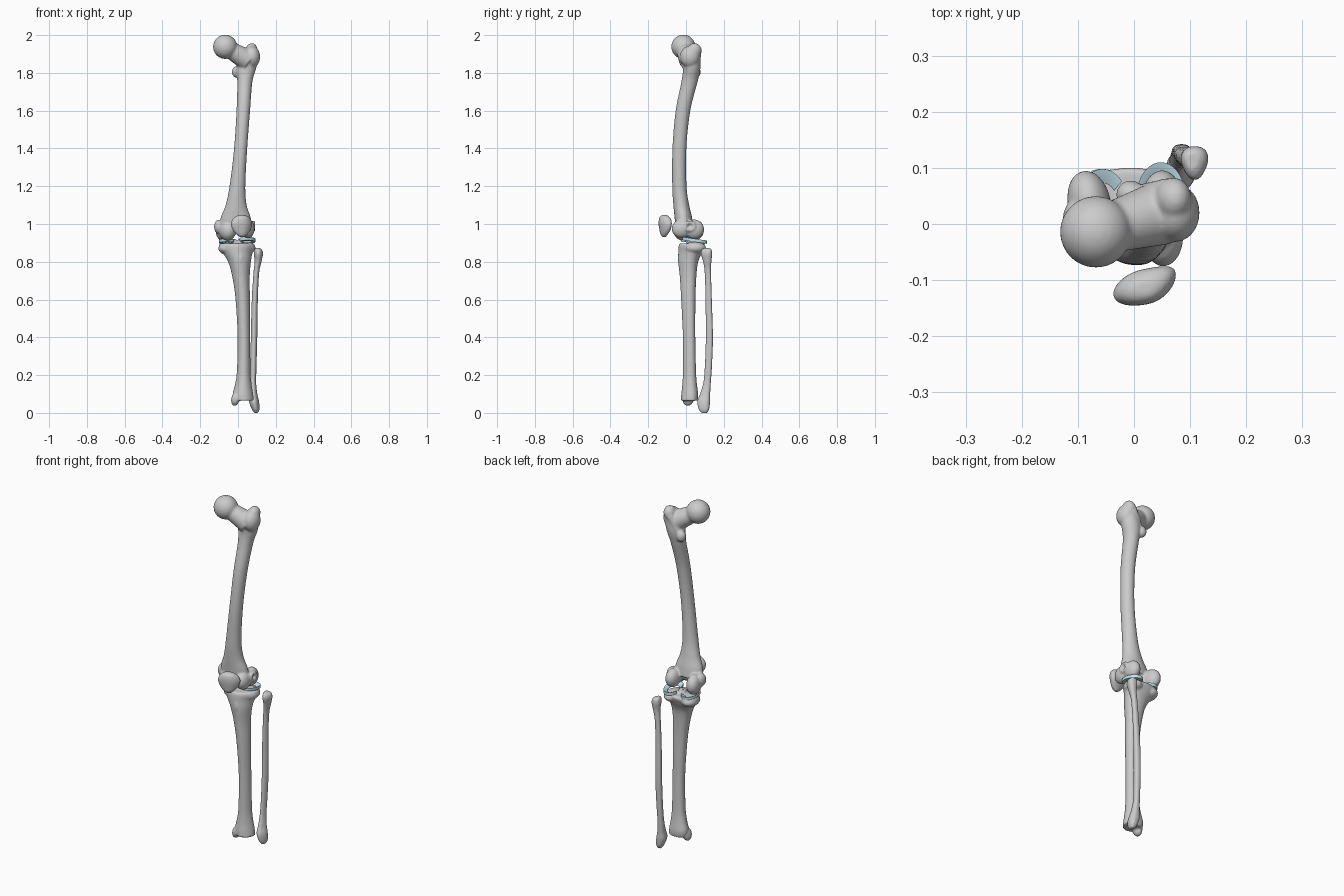
import bpy, bmesh
from math import pi, sin, cos, radians
from mathutils import Matrix, Vector, Euler


def blob(bm, loc, size, rot=(0, 0, 0)):
    m = Matrix.LocRotScale(Vector(loc), Euler([radians(a) for a in rot]), Vector(size))
    bmesh.ops.create_uvsphere(bm, u_segments=32, v_segments=20, radius=1, matrix=m)


def cone(bm, a, b, ra, rb):
    a, b = Vector(a), Vector(b)
    q = (b - a).to_track_quat('Z', 'Y')
    m = Matrix.LocRotScale((a + b) / 2, q, Vector((1, 1, 1)))
    bmesh.ops.create_cone(bm, cap_ends=True, segments=32, radius1=ra, radius2=rb,
                          depth=(b - a).length, matrix=m)


def skin(bm, rings, cap=True):
    vr = [[bm.verts.new(p) for p in r] for r in rings]
    n = len(vr[0])
    for lo, hi in zip(vr, vr[1:]):
        for i in range(n):
            j = (i + 1) % n
            bm.faces.new((lo[i], lo[j], hi[j], hi[i]))
    if cap:
        bm.faces.new(vr[0][::-1])
        bm.faces.new(vr[-1])


def shaft(bm, rows, tri=0.0, n=32, steps=6):
    """Smooth loft through rows of (z, x, y, rx, ry); tri makes a front crest."""
    p = [Vector(r) for r in rows]
    p = [p[0]] + p + [p[-1]]
    fine = []
    for k in range(1, len(p) - 2):
        a, b, c, d = p[k - 1:k + 3]
        for s in range(steps):
            t = s / steps
            fine.append(0.5 * (2 * b + (c - a) * t + (2 * a - 5 * b + 4 * c - d) * t * t
                               + (3 * b - a - 3 * c + d) * t ** 3))
    fine.append(p[-1])
    rings = []
    for z, x, y, rx, ry in fine:
        ring = []
        for i in range(n):
            t = 2 * pi * i / n
            f = 1 + tri * cos(3 * (t + pi / 2))
            ring.append((x + rx * f * cos(t), y + ry * f * sin(t), z))
        rings.append(ring)
    skin(bm, rings)


def finish(bm, name, voxel=0.005, smooth=8):
    bmesh.ops.recalc_face_normals(bm, faces=bm.faces[:])
    me = bpy.data.meshes.new(name)
    bm.to_mesh(me)
    bm.free()
    ob = bpy.data.objects.new(name, me)
    bpy.context.collection.objects.link(ob)
    for f in me.polygons:
        f.use_smooth = True
    if voxel:
        r = ob.modifiers.new("fuse", 'REMESH')
        r.mode, r.voxel_size, r.use_smooth_shade = 'VOXEL', voxel, True
        s = ob.modifiers.new("soften", 'SMOOTH')
        s.factor, s.iterations = 0.5, smooth
    return ob


# Thigh bone: shaft
bm = bmesh.new()
shaft(bm, [(0.985, -0.012, -0.008, 0.088, 0.048), (1.04, -0.012, -0.015, 0.078, 0.046),
           (1.10, -0.010, -0.025, 0.056, 0.042), (1.20, -0.003, -0.035, 0.042, 0.038),
           (1.40, 0.014, -0.035, 0.035, 0.037), (1.60, 0.028, -0.016, 0.036, 0.039),
           (1.75, 0.036, 0.018, 0.040, 0.043), (1.82, 0.043, 0.030, 0.052, 0.046),
           (1.89, 0.060, 0.028, 0.048, 0.048)])
# Thigh bone: ball head, neck and the two upper knobs
blob(bm, (-0.068, -0.014, 1.938), (0.064, 0.064, 0.064))
cone(bm, (-0.06, -0.012, 1.932), (0.05, 0.02, 1.868), 0.042, 0.058)
blob(bm, (0.074, 0.020, 1.885), (0.043, 0.052, 0.058))
blob(bm, (0.070, 0.045, 1.918), (0.032, 0.038, 0.040), (0, 15, 0))
blob(bm, (-0.006, 0.052, 1.805), (0.026, 0.026, 0.032))
cone(bm, (0.0, 0.05, 1.80), (0.06, 0.06, 1.91), 0.018, 0.022)
# Thigh bone: inner and outer condyles, groove rims, side knobs
blob(bm, (-0.080, 0.040, 0.967), (0.038, 0.056, 0.056), (0, 0, 12))
blob(bm, (-0.055, -0.015, 0.966), (0.044, 0.052, 0.055), (0, 0, 20))
blob(bm, (0.050, 0.044, 0.972), (0.036, 0.052, 0.052))
blob(bm, (0.052, -0.022, 0.975), (0.036, 0.054, 0.050))
blob(bm, (0.010, -0.020, 0.985), (0.055, 0.042, 0.040))
blob(bm, (-0.100, 0.010, 0.985), (0.027, 0.035, 0.038))
for k in range(10):
    t = 2 * pi * k / 10
    blob(bm, (0.080, 0.020 + 0.024 * cos(t), 0.988 + 0.021 * sin(t)), (0.013, 0.011, 0.011))
finish(bm, "thigh_bone")

# Shin bone: shaft with front crest
bm = bmesh.new()
shaft(bm, [(0.065, 0.030, 0.020, 0.053, 0.045), (0.10, 0.026, 0.022, 0.054, 0.045),
           (0.15, 0.028, 0.021, 0.044, 0.039), (0.22, 0.030, 0.020, 0.036, 0.035),
           (0.40, 0.031, 0.018, 0.033, 0.033), (0.60, 0.025, 0.014, 0.038, 0.038),
           (0.72, 0.016, 0.013, 0.046, 0.044), (0.80, 0.008, 0.014, 0.060, 0.053),
           (0.85, -0.003, 0.026, 0.080, 0.064), (0.882, -0.006, 0.034, 0.095, 0.070),
           (0.897, -0.006, 0.034, 0.088, 0.065)], tri=0.05)
# Shin bone: plateau lobes, middle ridge, front bump, inner ankle
blob(bm, (-0.058, 0.040, 0.870), (0.046, 0.060, 0.032))
blob(bm, (0.048, 0.048, 0.874), (0.045, 0.058, 0.032))
for x in (-0.016, 0.008):
    blob(bm, (x, 0.035, 0.900), (0.010, 0.022, 0.024))
blob(bm, (0.012, -0.022, 0.815), (0.022, 0.022, 0.045))
blob(bm, (-0.014, 0.010, 0.073), (0.022, 0.030, 0.037), (0, 10, 0))
finish(bm, "shin_bone")

# Calf bone
bm = bmesh.new()
shaft(bm, [(0.0, 0.096, 0.098, 0.010, 0.015), (0.02, 0.093, 0.097, 0.020, 0.028),
           (0.06, 0.085, 0.096, 0.026, 0.034), (0.10, 0.082, 0.103, 0.020, 0.027),
           (0.16, 0.080, 0.113, 0.016, 0.020), (0.25, 0.082, 0.120, 0.016, 0.019),
           (0.40, 0.085, 0.125, 0.017, 0.019), (0.60, 0.089, 0.121, 0.016, 0.017),
           (0.74, 0.097, 0.117, 0.015, 0.017), (0.80, 0.106, 0.114, 0.018, 0.022),
           (0.84, 0.108, 0.111, 0.024, 0.030), (0.862, 0.107, 0.111, 0.021, 0.027),
           (0.872, 0.104, 0.113, 0.012, 0.016)], tri=0.08)
finish(bm, "calf_bone", 0.004, 4)

# Kneecap: thick shield with a pointed lower end, turned slightly outward
bm = bmesh.new()
shaft(bm, [(0.930, 0, -0.004, 0.010, 0.008), (0.945, 0, -0.004, 0.030, 0.018),
           (0.970, 0, 0, 0.050, 0.027), (1.000, 0, 0, 0.059, 0.031),
           (1.025, 0, 0, 0.050, 0.030), (1.040, 0, -0.002, 0.034, 0.022),
           (1.047, 0, -0.002, 0.016, 0.012)])
for v in bm.verts:
    v.co.y -= 4 * v.co.x ** 2 * (-1 if v.co.x > 0 else 0.3)
bmesh.ops.rotate(bm, verts=bm.verts[:], cent=(0, 0, 0), matrix=Matrix.Rotation(radians(12), 3, 'Z'))
bmesh.ops.translate(bm, verts=bm.verts[:], vec=(0.020, -0.112, 0))
finish(bm, "kneecap", 0.004, 5)

# Knee cushions: C-shaped wedges, thick on the outer rim
blue = bpy.data.materials.new("cushion_blue")
blue.diffuse_color = (0.56, 0.78, 0.86, 1)


def cushion(name, cx, cy, cz, rx, ry, start, end, slope):
    bm = bmesh.new()
    wedge = [(1.0, -0.008), (1.0, 0.009), (0.82, 0.004), (0.60, -0.005), (0.60, -0.008)]
    rings = []
    for k in range(41):
        t = radians(start + (end - start) * k / 40)
        rings.append([(cx + rx * f * cos(t), cy + ry * f * sin(t),
                       cz + h + slope * ry * f * sin(t)) for f, h in wedge])
    skin(bm, rings)
    ob = finish(bm, name, None)
    ob.data.materials.append(blue)
    bpy.context.view_layer.objects.active = ob
    ob.select_set(True)
    bpy.ops.object.shade_smooth_by_angle(angle=radians(40))
    ob.select_set(False)


cushion("outer_cushion", 0.048, 0.046, 0.913, 0.044, 0.064, -155, 155, -0.15)
cushion("inner_cushion", -0.056, 0.036, 0.907, 0.045, 0.062, 40, 320, -0.12)
